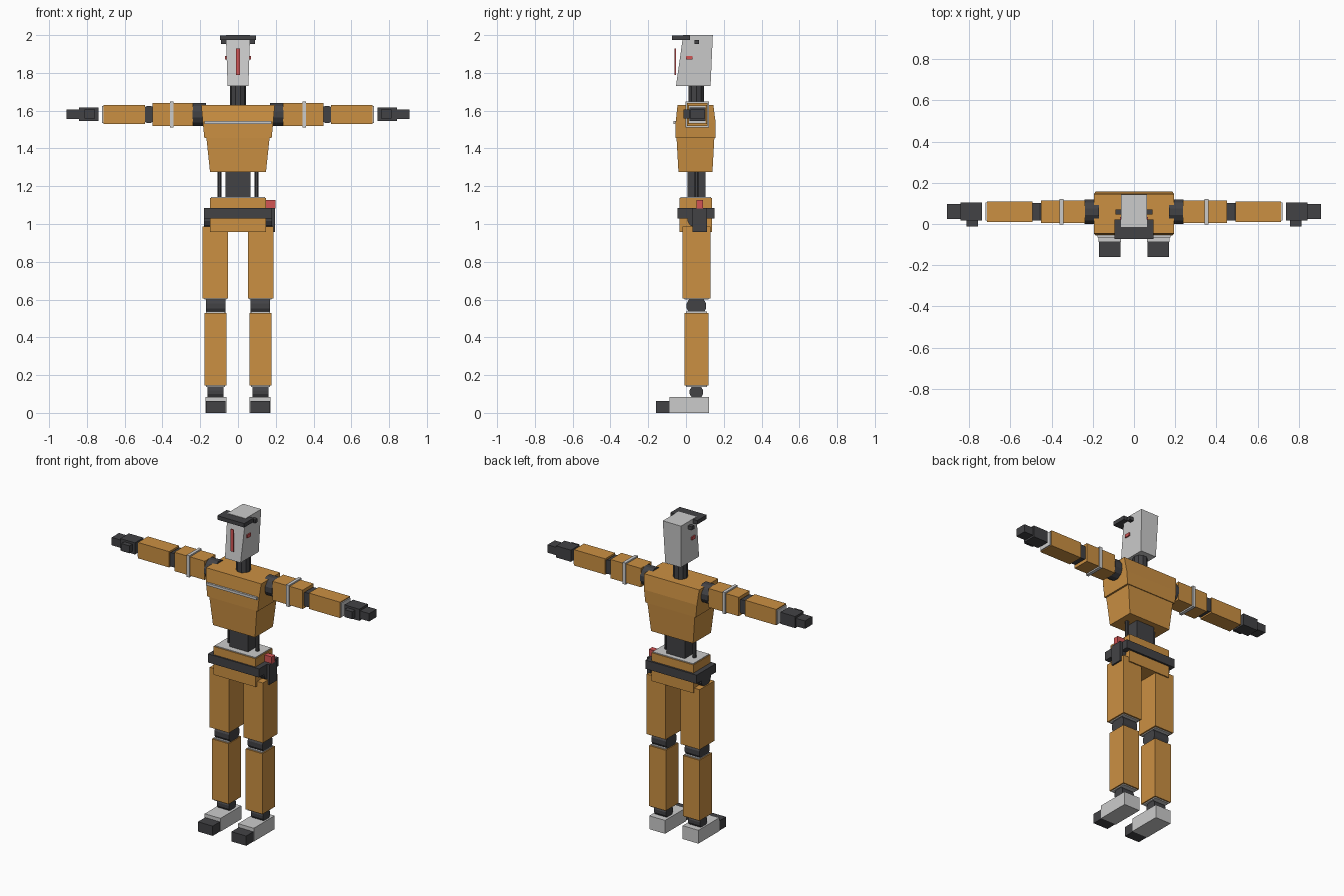
import bpy, bmesh, math
from mathutils import Vector, Matrix

if "Cube" in bpy.data.objects:
    bpy.data.objects.remove(bpy.data.objects["Cube"])


def paint(name, rgb):
    m = bpy.data.materials.new(name)
    m.diffuse_color = (*rgb, 1)
    m.use_nodes = True
    m.node_tree.nodes["Principled BSDF"].inputs["Base Color"].default_value = m.diffuse_color
    return m


ORANGE = paint("orange_shell", (0.60, 0.28, 0.055))
DARK = paint("dark_joint", (0.055, 0.055, 0.06))
RED = paint("red_light", (0.65, 0.09, 0.09))
GREY = None
CY = 0.055  # depth of the body centre line


def finish(name, bm, mat):
    bmesh.ops.recalc_face_normals(bm, faces=bm.faces)
    me = bpy.data.meshes.new(name)
    bm.to_mesh(me)
    bm.free()
    ob = bpy.data.objects.new(name, me)
    bpy.context.collection.objects.link(ob)
    if mat:
        me.materials.append(mat)
    return ob


def taper(name, z0, rect0, z1, rect1, mat=GREY):
    """Block between two rectangles (x0, x1, y0, y1) at heights z0 and z1."""
    bm = bmesh.new()
    bmesh.ops.create_cube(bm, size=1)
    for v in bm.verts:
        r, z = (rect1, z1) if v.co.z > 0 else (rect0, z0)
        v.co = Vector((r[v.co.x > 0], r[2 + (v.co.y > 0)], z))
    return finish(name, bm, mat)


def box(name, x, y, z, mat=GREY):
    return taper(name, z[0], (*x, *y), z[1], (*x, *y), mat)


def rod(name, centre, radius, length, axis, mat=DARK, sides=12):
    bm = bmesh.new()
    bmesh.ops.create_cone(bm, cap_ends=True, segments=sides, radius1=radius,
                          radius2=radius, depth=length)
    turn = {'X': Matrix.Rotation(math.pi / 2, 4, 'Y'),
            'Y': Matrix.Rotation(math.pi / 2, 4, 'X'),
            'Z': Matrix.Identity(4)}[axis]
    spin = Matrix.Rotation(math.pi / sides, 4, 'Z')
    bmesh.ops.transform(bm, matrix=Matrix.Translation(centre) @ turn @ spin, verts=bm.verts)
    return finish(name, bm, mat)


# Head, neck and face details
taper("head", 1.73, (-.055, .055, -.053, .13), 2.0, (-.064, .064, -.015, .142))
box("brim", (-.095, .095), (-.073, .022), (1.973, 1.998), DARK)
box("face_light", (-.01, .01), (-.06, -.053), (1.79, 1.93), RED)
rod("neck", (0, CY, 1.68), .043, .14, 'Z', sides=10)

# Torso
taper("chest", 1.455, (-.178, .178, -.055, .155), 1.535, (-.186, .186, -.055, .157), ORANGE)
taper("upper_chest", 1.535, (-.186, .186, -.055, .157), 1.63, (-.195, .195, -.045, .145), ORANGE)
box("chest_stripe", (-.178, .178), (-.066, -.05), (1.53, 1.546))
taper("abdomen", 1.275, (-.148, .148, -.04, .14), 1.455, (-.167, .167, -.05, .15), ORANGE)
box("waist", (-.065, .065), (.008, .104), (1.13, 1.28), DARK)

# Pelvis and belt
box("pelvis_top", (-.148, .148), (-.035, .138), (1.08, 1.137), ORANGE)
box("pelvis_plate", (-.143, .143), (-.03, .133), (1.13, 1.142))
box("belt", (-.18, .18), (-.045, .15), (1.03, 1.085), DARK)
box("pelvis_bottom", (-.148, .148), (-.035, .138), (.957, 1.035), ORANGE)
box("holster", (.175, .197), (.035, .11), (.957, 1.085), DARK)
box("holster_grip", (.145, .198), (.056, .09), (1.083, 1.127), RED)

# Paired parts, built on each side
for side, s in (("left", -1), ("right", 1)):
    def pbox(name, x, y, z, mat=GREY):
        box(side + "_" + name, sorted((s * x[0], s * x[1])), y, z, mat)

    def prod(name, c, r, length, axis, **kw):
        rod(side + "_" + name, (s * c[0], c[1], c[2]), r, length, axis, **kw)

    # head sides and waist pistons
    pbox("temple_sensor", (.05, .09), (.045, .07), (1.953, 1.975), DARK)
    pbox("cheek_light", (.05, .068), (0, .035), (1.87, 1.89), RED)
    prod("waist_piston", (.098, CY, 1.205), .012, .15, 'Z', sides=8)

    # leg
    prod("hip", (.14, CY, 1.03), .05, .08, 'X')
    pbox("thigh", (.052, .187), (-.018, .13), (.605, .987), ORANGE)
    pbox("thigh_cap", (.062, .177), (-.008, .12), (.599, .61))
    prod("knee", (.117, CY, .566), .053, .104, 'X')
    pbox("shin", (.06, .178), (-.008, .118), (.145, .53), ORANGE)
    pbox("shin_top_cap", (.068, .17), (0, .11), (.525, .536))
    pbox("shin_bottom_cap", (.068, .17), (0, .11), (.138, .15))
    prod("ankle", (.12, CY, .11), .037, .084, 'X')
    pbox("foot", (.062, .173), (-.088, .122), (0, .085))
    pbox("toe", (.066, .17), (-.16, -.08), (0, .062), DARK)

    # arm
    prod("shoulder", (.205, .06, 1.58), .062, .07, 'X')
    pbox("upper_arm", (.238, .452), (.005, .115), (1.52, 1.64), ORANGE)
    pbox("arm_band", (.341, .361), (-.002, .122), (1.511, 1.649))
    prod("elbow", (.472, .06, 1.58), .046, .086, 'Y')
    pbox("forearm", (.492, .712), (.01, .11), (1.53, 1.631), ORANGE)
    pbox("forearm_cap", (.70, .719), (.016, .104), (1.536, 1.625))
    pbox("palm", (.738, .842), (.018, .104), (1.544, 1.618), DARK)
    pbox("fingers", (.835, .907), (.025, .098), (1.555, 1.605), DARK)
    pbox("thumb", (.757, .813), (-.012, .025), (1.558, 1.605), DARK)
